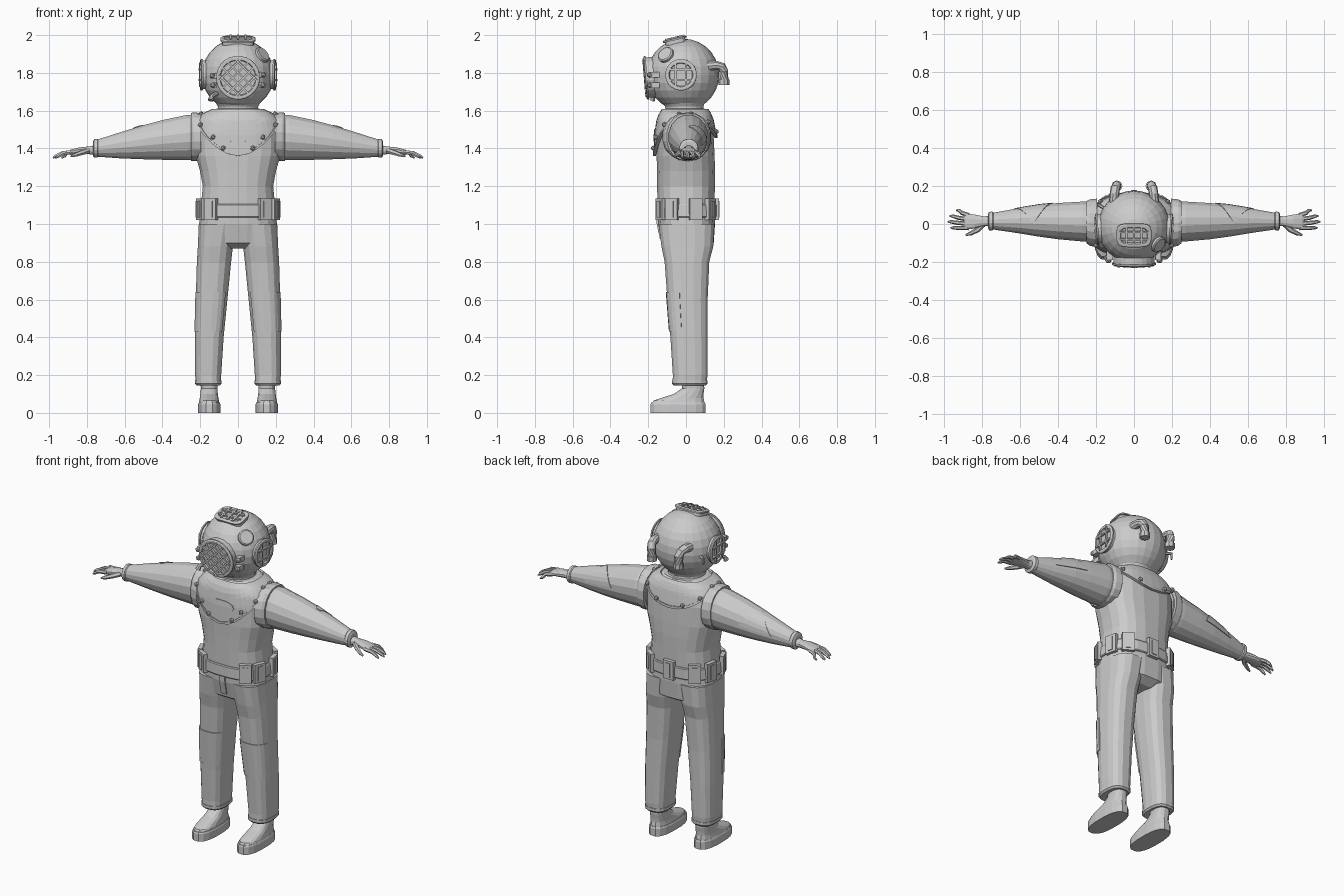
import bpy, bmesh
from math import sin, cos, pi, radians, sqrt
from mathutils import Matrix, Vector

old = bpy.data.objects.get("Cube")
if old:
    bpy.data.objects.remove(old)

grey = bpy.data.materials.new("plain_grey")
grey.use_nodes = True
GREY = (0.6, 0.6, 0.6, 1)
grey.diffuse_color = GREY
grey.node_tree.nodes["Principled BSDF"].inputs["Base Color"].default_value = GREY

ALONG_X = Matrix(((0, 0, 1, 0), (1, 0, 0, 0), (0, 1, 0, 0), (0, 0, 0, 1)))
HEAD = Vector((0, -0.015, 1.79))


def finish(name, bm, mirror=False, thick=0):
    bmesh.ops.recalc_face_normals(bm, faces=bm.faces)
    mesh = bpy.data.meshes.new(name)
    bm.to_mesh(mesh)
    bm.free()
    mesh.materials.append(grey)
    ob = bpy.data.objects.new(name, mesh)
    bpy.context.collection.objects.link(ob)
    if thick:
        ob.modifiers.new("thickness", 'SOLIDIFY').thickness = thick
    if mirror:
        ob.modifiers.new("mirror", 'MIRROR')
    return ob


def spow(v, p):
    return abs(v) ** p * (1 if v >= 0 else -1)


def ring_point(ring, th, n, grow=0):
    z, cx, cy, a, b = ring
    return Vector((cx + (a + grow) * spow(cos(th), 2 / n),
                   cy + (b + grow) * spow(sin(th), 2 / n), z))


def surface(rings, th, z, n, grow=0):
    """Point on a lofted body at a given angle and height."""
    for lo, hi in zip(rings, rings[1:]):
        if z <= hi[0]:
            break
    t = (z - lo[0]) / (hi[0] - lo[0])
    return ring_point([p + (q - p) * t for p, q in zip(lo, hi)], th, n, grow)


def skin(bm, loops, closed=True):
    count = len(loops[0])
    for lo, hi in zip(loops, loops[1:]):
        for i in range(count if closed else count - 1):
            j = (i + 1) % count
            bm.faces.new((lo[i], lo[j], hi[j], hi[i]))


def loft(name, rings, n=2, sides=16, matrix=Matrix(), mirror=False):
    bm = bmesh.new()
    loops = [[bm.verts.new(matrix @ ring_point(r, 2 * pi * (i + .5) / sides, n))
              for i in range(sides)] for r in rings]
    skin(bm, loops)
    bm.faces.new(loops[0])
    bm.faces.new(loops[-1])
    return finish(name, bm, mirror)


def patch(name, rings, n, a0, a1, low, high, grow, steps=12, rows=6,
          matrix=Matrix(), mirror=False, thick=0.008):
    """Plate that follows a lofted body between two angles."""
    bm = bmesh.new()
    angles = [radians(a0 + (a1 - a0) * i / steps) for i in range(steps + 1)]
    loops = []
    for r in range(rows + 1):
        loops.append([bm.verts.new(matrix @ surface(
            rings, t, low(t) + (high(t) - low(t)) * r / rows, n, grow)) for t in angles])
    skin(bm, loops, False)
    bmesh.ops.remove_doubles(bm, verts=bm.verts, dist=1e-5)
    return finish(name, bm, mirror, thick)


def tube(name, points, radii, sides=8, mirror=True):
    bm = bmesh.new()
    pts = [Vector(p) for p in points]
    loops = []
    for i, p in enumerate(pts):
        way = pts[min(i + 1, len(pts) - 1)] - pts[max(i - 1, 0)]
        rot = way.to_track_quat('Z', 'Y')
        loops.append([bm.verts.new(p + rot @ Vector((
            radii[i] * cos(2 * pi * k / sides), radii[i] * sin(2 * pi * k / sides), 0)))
            for k in range(sides)])
    skin(bm, loops)
    bm.faces.new(loops[0])
    bm.faces.new(loops[-1])
    return finish(name, bm, mirror)


def add_box(bm, matrix, size):
    bmesh.ops.create_cube(bm, size=1, matrix=matrix @ Matrix.Diagonal((*size, 1)))


def aim(direction):
    rot = Vector(direction).normalized().to_track_quat('Z', 'Y')
    return Matrix.Translation(HEAD) @ rot.to_matrix().to_4x4()


# Suit body
TORSO = [(.87, 0, .01, .14, .09), (.9, 0, .01, .195, .138), (1, 0, .003, .208, .152),
         (1.1, 0, 0, .198, .153), (1.2, 0, 0, .188, .154), (1.28, 0, 0, .203, .155),
         (1.36, 0, -.002, .226, .155), (1.48, 0, -.003, .23, .15),
         (1.55, 0, -.005, .21, .138), (1.585, 0, -.005, .175, .125), (1.61, 0, -.005, .12, .108)]
LEG = [(.15, .157, .02, .058, .08), (.165, .157, .02, .068, .092), (.2, .158, .022, .07, .093),
       (.4, .152, .016, .077, .1), (.6, .14, .008, .085, .108), (.8, .127, .005, .092, .12),
       (.88, .12, .007, .094, .139), (1.0, .105, .003, .104, .15)]
ARM = [(.19, .012, 1.46, .105, .118), (.27, .013, 1.458, .107, .122), (.4, .015, 1.445, .097, .107),
       (.5, .017, 1.433, .085, .092), (.62, .017, 1.417, .065, .071), (.74, .015, 1.402, .045, .047),
       (.745, .015, 1.401, .051, .051), (.762, .015, 1.4, .05, .05), (.768, .015, 1.398, .038, .038)]
loft("suit_torso", TORSO, 2.6, 20)
loft("suit_legs", LEG, 2.7, 16, mirror=True)
loft("suit_arms", ARM, 2, 16, ALONG_X, True)
loft("armhole_trims", [(.195, .005, 1.462, .13, .125), (.235, .008, 1.462, .123, .129),
                       (.25, .01, 1.461, .112, .126)], 2.2, 18, ALONG_X, True)
loft("ankle_hems", [(.145, .157, .02, .062, .086), (.155, .157, .02, .071, .095),
                    (.172, .157, .02, .071, .095)], 2.7, 16, mirror=True)

# Knee and elbow patches, fly
patch("knee_patches", LEG, 2.7, 222, 345, lambda t: .43, lambda t: .64, .004, 8, 3, mirror=True)
patch("elbow_patches", ARM, 2, 0, 90, lambda t: .43 + .09 * t / 1.58,
      lambda t: .63 - .09 * t / 1.58, .003, 6, 3, ALONG_X, True, .006)
patch("fly_flap", TORSO, 2.6, 267.5, 272.5, lambda t: .92, lambda t: 1.04, .006, 2, 3)


# Breastplate with rim rivets and an oval badge plate
def rim(t):
    low = 1.36 if sin(t) < 0 else 1.455
    return low + (1.565 - low) * abs(cos(t)) ** 1.5


patch("breastplate", TORSO, 2.6, 0, 360, rim, lambda t: 1.608, .014, 40, 8, thick=.012)
patch("breastplate_rim", TORSO, 2.6, 0, 360, rim, lambda t: rim(t) + .014, .019, 40, 1)


def oval(t):
    return .034 * sqrt(max(0, 1 - (cos(t) / cos(radians(285))) ** 2))


patch("chest_badge", TORSO, 2.6, 255, 285, lambda t: 1.47 - oval(t),
      lambda t: 1.47 + oval(t), .018, 12, 2, thick=.005)
bm = bmesh.new()
spots = [(a, rim(radians(a)) + .02) for a in (8, 45, 75, 105, 135, 172, 188, 217, 257, 283, 323, 352)]
for a, z in spots + [(244, 1.46), (296, 1.46)]:
    at = surface(TORSO, radians(a), z, 2.6, .02)
    bmesh.ops.create_icosphere(bm, subdivisions=1, radius=.014, matrix=Matrix.Translation(at))
finish("breastplate_rivets", bm)

# Belt with weight pouches
loft("belt", [(1.035, 0, 0, .209, .158), (1.04, 0, 0, .213, .162),
              (1.1, 0, 0, .207, .162), (1.105, 0, 0, .203, .158)], 2.6, 24)
bm = bmesh.new()
for a in (-52, -22, 13, 49, 90, 131, 167, 202, 232):
    t = radians(a)
    at = surface(TORSO, t, 1.078, 2.6, .008)
    out = surface(TORSO, t + .1, 1.078, 2.6) - surface(TORSO, t - .1, 1.078, 2.6)
    out = Vector((out.y, -out.x, 0)).normalized()
    m = Matrix.Translation(at) @ out.to_track_quat('Y', 'Z').to_matrix().to_4x4()
    add_box(bm, m, (.07, .024, .112))
    add_box(bm, m @ Matrix.Translation((0, .014, 0)), (.03, .006, .085))
finish("belt_pouches", bm)

# Boots
loft("boots", [(.05, .153, -.042, .056, .142), (.065, .153, -.038, .053, .136),
               (.08, .153, -.018, .05, .112), (.1, .153, .014, .047, .08),
               (.13, .153, .038, .044, .06), (.18, .155, .035, .046, .06)], 2.5, 16, mirror=True)
loft("boot_soles", [(0, .152, -.042, .06, .148), (.045, .152, -.042, .06, .148),
                    (.054, .152, -.042, .056, .144)], 2.6, 16, mirror=True)

# Hands
loft("palms", [(.755, .015, 1.392, .028, .026), (.79, .015, 1.39, .026, .021),
               (.84, .013, 1.388, .038, .018), (.885, .013, 1.38, .043, .014),
               (.895, .013, 1.378, .038, .01)], 2.4, 12, ALONG_X, True)
for k, (y0, y1, tip) in enumerate([(.046, .072, .935), (.024, .042, .97),
                                   (.001, .012, .98), (-.021, -.02, .965)]):
    mid = (.88 + tip) / 2
    tube("finger_%d" % (k + 1), [(.87, y0, 1.382), (mid, (y0 + y1) / 2, 1.376),
                                 (tip - .015, y1, 1.359), (tip, y1, 1.349)],
         (.012, .011, .009, .004), 6)
tube("thumbs", [(.795, -.002, 1.388), (.825, -.032, 1.378), (.86, -.05, 1.366), (.885, -.058, 1.358)],
     (.016, .014, .011, .005), 6)

# Helmet sphere and neck ring
bm = bmesh.new()
bmesh.ops.create_uvsphere(bm, u_segments=24, v_segments=14, radius=.191,
                          matrix=Matrix.Translation(HEAD))
finish("helmet", bm)
loft("neck_ring", [(1.59, 0, -.005, .128, .118), (1.608, 0, -.005, .122, .112),
                   (1.612, 0, -.008, .108, .102), (1.622, 0, -.01, .108, .102),
                   (1.64, 0, -.012, .118, .112)], 2, 24)


# Window ports: frame, pane and guard bars
def port(name, direction, a, b, n, depth, bars, mirror=False):
    m = aim(direction)
    profile = [(.1, 0), (depth - .012, 0), (depth - .012, .008), (depth - .004, .008),
               (depth, .002), (depth, -.012), (depth - .008, -.016)]
    loft(name + "_frame", [(d, 0, 0, a + g, b + g) for d, g in profile], n, 24, m, mirror)
    bm = bmesh.new()
    for x, y, length, turn in bars:
        place = Matrix.Translation((x, y, depth)) @ Matrix.Rotation(turn, 4, 'Z')
        add_box(bm, m @ place, (length, .01, .012))
    finish(name + "_guard", bm, mirror)


def lattice(radius, turn, offsets):
    bars = []
    for t in (turn, turn + pi / 2):
        for o in offsets:
            d = o * radius
            bars.append((-d * sin(t), d * cos(t), 2 * sqrt(radius ** 2 - d * d), t))
    return bars


port("front_window", (0, -1, -.08), .108, .108, 2, .203, lattice(.1, pi / 4, (-.6, -.2, .2, .6)))
port("side_windows", (1, -.06, 0), .076, .076, 2, .2, lattice(.07, 0, (-.4, .4)), True)
port("top_window", (0, -.24, 1), .084, .056, 4, .2,
     [(0, y, .15, 0) for y in (-.02, .02)] + [(x, 0, .1, pi / 2) for x in (-.04, 0, .04)])

# Round plug on the upper front
loft("faceplate_plug", [(.15, 0, 0, .045, .045), (.197, 0, 0, .045, .045),
                        (.202, 0, 0, .038, .038)], 2, 20, aim((.14, -.1, .115)))

# Window hinges, clamps and knobs
bm = bmesh.new()
for x, z, size in [(-.128, 1.785, .035), (.128, 1.79, .03), (.125, 1.735, .03), (-.125, 1.735, .024)]:
    add_box(bm, Matrix.Translation((x, -.165, z)), (size, .05, .028))
    bmesh.ops.create_icosphere(bm, subdivisions=1, radius=.016,
                               matrix=Matrix.Translation((x * 1.06, -.192, z)))
finish("window_clamps", bm)
tube("spit_cock", [(-.115, -.13, 1.69), (-.14, -.17, 1.675), (-.145, -.18, 1.655)],
     (.014, .012, .016), 8, False)
tube("side_tap", [(-.15, .08, 1.78), (-.185, .1, 1.78), (-.187, .1, 1.745)],
     (.009, .009, .006), 6, False)

# Rear hose elbows
tube("rear_elbows", [(.105, .11, 1.835), (.103, .16, 1.84), (.098, .188, 1.832),
                     (.093, .2, 1.808), (.09, .2, 1.755)], (.027, .025, .025, .025, .024), 10)
tube("rear_elbow_nuts", [(.09, .2, 1.765), (.09, .2, 1.735)], (.029, .029), 8)
